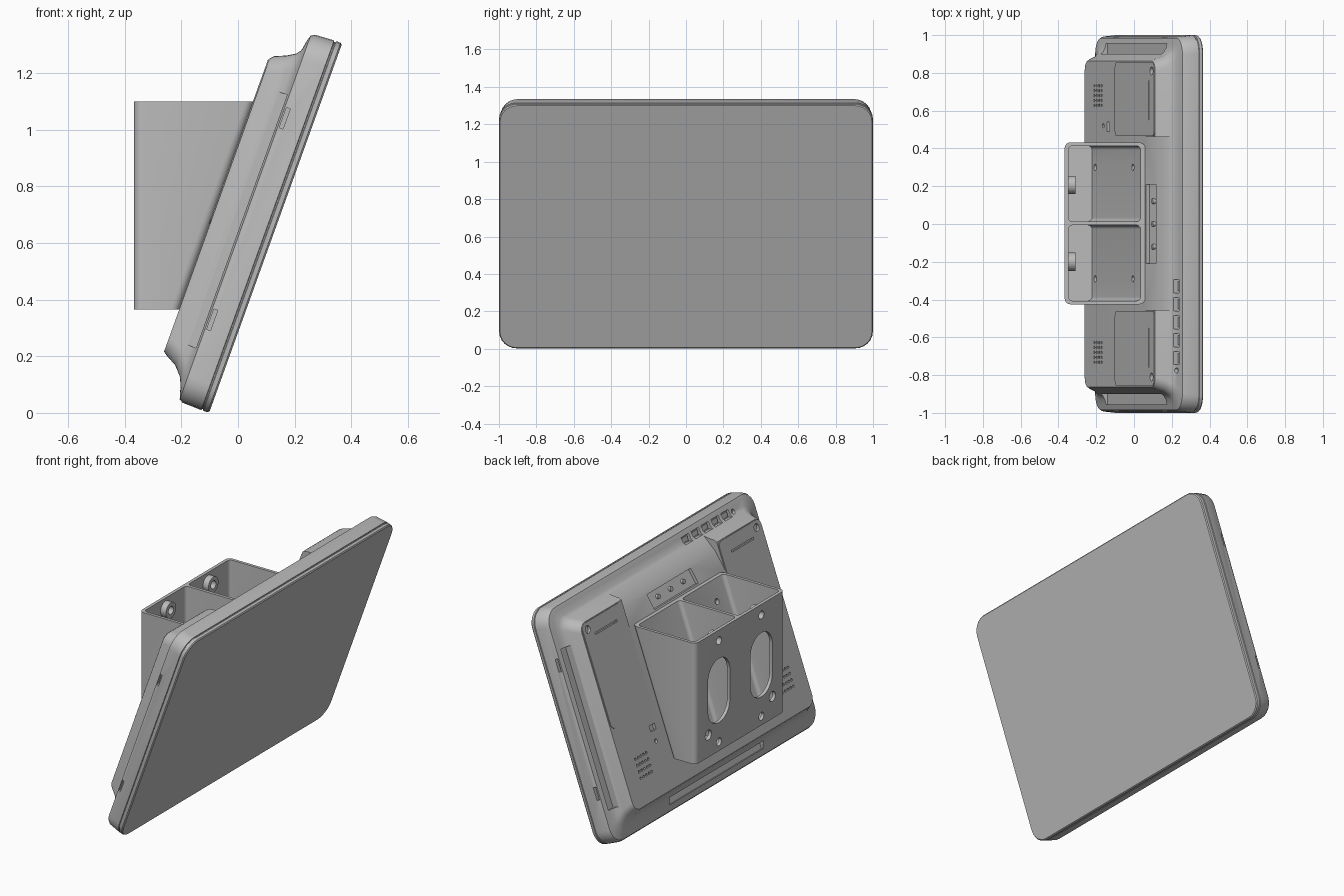
import bpy, bmesh, math
from mathutils import Matrix, Vector

cube = bpy.data.objects.get("Cube")
if cube:
    bpy.data.objects.remove(cube, do_unlink=True)

grey = bpy.data.materials.new("plain_grey")
grey.use_nodes = True
grey.diffuse_color = (0.5, 0.5, 0.5, 1)
grey.node_tree.nodes["Principled BSDF"].inputs["Base Color"].default_value = (0.5, 0.5, 0.5, 1)

# Tilted display frame: local x runs up the screen, y across, z out of the back
TILT = math.radians(19.8)
S, C = math.sin(TILT), math.cos(TILT)
TILTED = Matrix(((S, 0, -C, -0.102), (0, 1, 0, 0), (C, 0, S, 0), (0, 0, 0, 1)))
UPRIGHT = Matrix.Identity(4)
BACK = 0.223


def finish(bm, name, frame):
    bmesh.ops.recalc_face_normals(bm, faces=bm.faces)
    bm.transform(frame)
    mesh = bpy.data.meshes.new(name)
    bm.to_mesh(mesh)
    bm.free()
    mesh.materials.append(grey)
    ob = bpy.data.objects.new(name, mesh)
    bpy.context.collection.objects.link(ob)
    return ob


def outline(x0, x1, y0, y1, r, steps=6):
    """Rounded rectangle, anticlockwise."""
    pts = []
    corners = ((x1 - r, y1 - r), (x0 + r, y1 - r), (x0 + r, y0 + r), (x1 - r, y0 + r))
    for k, (cx, cy) in enumerate(corners):
        for i in range(steps + 1):
            a = math.pi / 2 * (k + i / steps)
            pts.append((cx + r * math.cos(a), cy + r * math.sin(a)))
    return pts


def loft(name, rings, frame):
    """Skin a list of (height, outline) sections and cap both ends."""
    bm = bmesh.new()
    loops = [[bm.verts.new((x, y, h)) for x, y in pts] for h, pts in rings]
    for a, b in zip(loops, loops[1:]):
        for i in range(len(a)):
            j = (i + 1) % len(a)
            bm.faces.new((a[i], a[j], b[j], b[i]))
    bm.faces.new(loops[0][::-1])
    bm.faces.new(loops[-1])
    return finish(bm, name, frame)


def prism(name, profile, y0, y1, frame, bevel=0):
    """Extrude an x-z profile along y, rounding the upright edges."""
    bm = bmesh.new()
    a = [bm.verts.new((x, y0, z)) for x, z in profile]
    b = [bm.verts.new((x, y1, z)) for x, z in profile]
    for i in range(len(a)):
        j = (i + 1) % len(a)
        bm.faces.new((a[i], a[j], b[j], b[i]))
    bm.faces.new(a[::-1])
    bm.faces.new(b)
    if bevel:
        upright = [e for e in bm.edges
                   if abs((e.verts[0].co - e.verts[1].co).normalized().z) > 0.5]
        bmesh.ops.bevel(bm, geom=upright, offset=bevel, segments=5, profile=0.5,
                        affect='EDGES')
    return finish(bm, name, frame)


def add_box(bm, lo, hi):
    lo, hi = Vector(lo), Vector(hi)
    m = Matrix.Translation((lo + hi) / 2) @ Matrix.Diagonal((*(hi - lo), 1))
    bmesh.ops.create_cube(bm, size=1, matrix=m)


def add_cylinder(bm, centre, r, depth, axis='Z', sides=20):
    m = Matrix.Translation(centre)
    if axis == 'X':
        m = m @ Matrix.Rotation(math.pi / 2, 4, 'Y')
    bmesh.ops.create_cone(bm, cap_ends=True, segments=sides, radius1=r, radius2=r,
                          depth=depth, matrix=m)


def cut(targets, cutter):
    for ob in targets:
        mod = ob.modifiers.new("cut", 'BOOLEAN')
        mod.operation, mod.solver, mod.object = 'DIFFERENCE', 'EXACT', cutter
        bpy.context.view_layer.objects.active = ob
        bpy.ops.object.modifier_apply(modifier=mod.name)
    bpy.data.objects.remove(cutter, do_unlink=True)


# Display body: height, lower edge, upper edge, half width, corner radius
sections = [
    (0, .006, 1.381, .994, .09), (.006, 0, 1.387, .999, .095), (.022, 0, 1.387, 1, .095),
    (.024, .005, 1.382, .995, .09), (.028, .005, 1.382, .995, .09), (.03, 0, 1.387, 1, .095),
    (.10, .002, 1.383, .992, .095), (.114, .01, 1.375, .984, .09), (.12, .03, 1.355, .96, .08),
    (.127, .055, 1.315, .93, .07), (.14, .085, 1.298, .908, .06), (.17, .118, 1.28, .888, .06),
    (.21, .14, 1.263, .873, .06), (BACK, .15, 1.25, .863, .05)]
body = loft("display_body",
            [(h, outline(a, b, -w, w, r)) for h, a, b, w, r in sections], TILTED)

# Sloping connector ramp at the top centre, with its pin pocket
cut([body], prism("ramp_cutter", [(1.08, BACK + .001), (1.2, .195), (1.33, .128), (1.33, .3),
                                  (1.08, .3)], -.455, .46, TILTED))
cut([body], prism("pocket_cutter", [(1.1, .2), (1.19, .178), (1.19, .3), (1.1, .3)],
                  -.21, .21, TILTED))
for y in (-.12, 0, .12):
    bm = bmesh.new()
    add_cylinder(bm, (1.145, y, .187), .014, .03)
    finish(bm, "connector_pin", TILTED)

# Cover panels either side of the ramp
panels = []
for side, (y0, y1) in {"left": (.465, .855), "right": (-.855, -.46)}.items():
    shape = outline(.63, 1.245, y0, y1, .03)
    panels.append(loft("cover_panel_" + side, [(.21, shape), (BACK + .004, shape)], TILTED))

# Speaker holes, cover screws, latch slots and small ports in the back
bm = bmesh.new()
for s in (-1, 1):
    for i in range(5):
        for j in range(4):
            add_cylinder(bm, (.3 + .037 * j, s * (.68 + .026 * (i - 2)), BACK), .008, .03, sides=8)
    add_cylinder(bm, (1.205, s * .81, BACK), .022, .024)
    add_box(bm, (1.155, min(s * .55, s * .76), .212), (1.167, max(s * .55, s * .76), .24))
add_box(bm, (.5, .49, .205), (.535, .54, .24))
add_cylinder(bm, (.44, .52, BACK), .012, .03)
cut([body] + panels, finish(bm, "detail_cutter", TILTED))

# Finger scoops round the edge of the back
bm = bmesh.new()
for s in (-1, 1):
    add_box(bm, (.2, min(s * .9, s * .955), .112), (1.15, max(s * .9, s * .955), .2))
add_box(bm, (.045, -.45, .112), (.09, .45, .2))
cut([body], finish(bm, "scoop_cutter", TILTED))

# Edge slots and the row of buttons' openings
bm = bmesh.new()
for s in (-1, 1):
    for v in (.313, 1.069):
        add_box(bm, (v - .038, s * 1.02 - .05, .094), (v + .038, s * 1.02 + .05, .108))
for i in range(5):
    y = -.33 - .095 * i
    add_box(bm, (1.3, y - .035, .107), (1.345, y + .035, .2))
add_cylinder(bm, (1.32, -.775, .15), .014, .08)
cut([body], finish(bm, "opening_cutter", TILTED))
for i in range(5):
    bm = bmesh.new()
    y = -.33 - .095 * i
    add_box(bm, (1.308, y - .025, .1), (1.337, y + .025, .116))
    finish(bm, "edge_button", TILTED)


# Rear bracket: two open-topped bins against the sloping back
def slope_x(z, gap=0):
    return -.102 - (BACK - .002) / C + z * S / C - gap


BOTTOM, TOP, REAR = .365, 1.1, -.367
bracket = prism("rear_bracket", [(REAR, BOTTOM), (slope_x(BOTTOM), BOTTOM),
                                 (slope_x(TOP), TOP), (REAR, TOP)], -.425, .432, UPRIGHT, .03)
floor, rim = BOTTOM + .02, TOP + .05
for y0, y1 in ((-.407, -.006), (.013, .414)):
    cut([bracket], prism("bin_cutter", [(REAR + .02, floor), (slope_x(floor, .024), floor),
                                        (slope_x(rim, .024), rim), (REAR + .02, rim)],
                         y0, y1, UPRIGHT, .022))

# Screw bosses inside the rear wall
bosses = []
for side, y in (("left", .207), ("right", -.2)):
    bm = bmesh.new()
    add_cylinder(bm, (REAR + .037, y, 1.035), .048, .04, 'X', 28)
    bosses.append(finish(bm, "screw_boss_" + side, UPRIGHT))

# Oval windows and screw holes through the rear wall
for y in (.207, -.2):
    oval = [(x, h) for x, h in outline(-.927, -.538, y - .105, y + .105, .104, 10)]
    turn = Matrix.Rotation(math.pi / 2, 4, 'Y')
    cut([bracket], loft("window_cutter", [(REAR - .05, oval), (REAR + .05, oval)], turn))
bm = bmesh.new()
for y, z, r in ((.207, 1.035, .024), (-.2, 1.035, .024), (.207, .42, .024), (-.2, .42, .024),
                (.31, .5, .03), (-.305, .5, .03)):
    add_cylinder(bm, (REAR + .03, y, z), r, .1, 'X')
cut([bracket] + bosses, finish(bm, "hole_cutter", UPRIGHT))

# Mounting holes through the sloping wall
bm = bmesh.new()
for v in (.37, .96):
    for y in (-.29, .3):
        add_cylinder(bm, (v, y, .24), .017, .06)
cut([bracket], finish(bm, "mount_cutter", TILTED))

# Smooth curved bands, keep crisp edges
for ob in list(bpy.context.scene.objects):
    if ob.type == 'MESH' and grey.name in ob.data.materials:
        bpy.ops.object.select_all(action='DESELECT')
        ob.select_set(True)
        bpy.context.view_layer.objects.active = ob
        bpy.ops.object.shade_smooth_by_angle(angle=math.radians(32))
